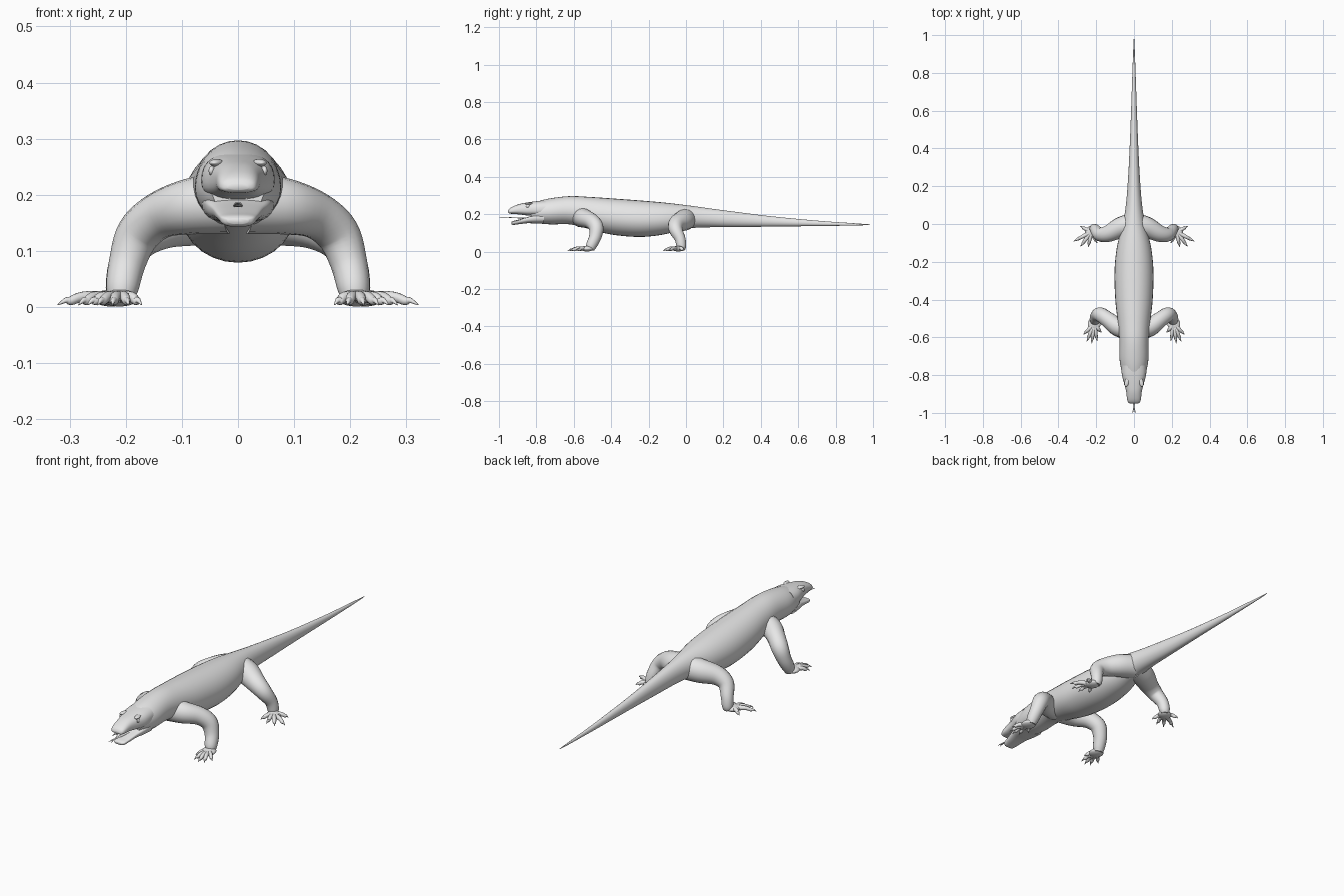
import bpy, bmesh, math
from mathutils import Vector

cube = bpy.data.objects.get("Cube")
if cube:
    bpy.data.objects.remove(cube, do_unlink=True)

skin = bpy.data.materials.new("grey_skin")
skin.use_nodes = True
GREY = (0.8, 0.8, 0.8, 1)
skin.diffuse_color = GREY
skin.node_tree.nodes["Principled BSDF"].inputs["Base Color"].default_value = GREY


def smooth_path(keys, steps):
    """Catmull-Rom interpolation through tuples of any length."""
    out = []
    for i in range(len(keys) - 1):
        a, b, c, d = (keys[max(i - 1, 0)], keys[i], keys[i + 1],
                      keys[min(i + 2, len(keys) - 1)])
        for k in range(steps):
            t = k / steps
            out.append([q + 0.5 * t * (r - p + t * (2*p - 5*q + 4*r - s + t * (3*(q - r) + s - p)))
                        for p, q, r, s in zip(a, b, c, d)])
    out.append(list(keys[-1]))
    return out


def finish(name, bm, angle=50):
    bmesh.ops.recalc_face_normals(bm, faces=bm.faces)
    mesh = bpy.data.meshes.new(name)
    bm.to_mesh(mesh)
    bm.free()
    mesh.materials.append(skin)
    ob = bpy.data.objects.new(name, mesh)
    bpy.context.collection.objects.link(ob)
    bpy.ops.object.select_all(action="DESELECT")
    ob.select_set(True)
    bpy.context.view_layer.objects.active = ob
    bpy.ops.object.shade_smooth_by_angle(angle=math.radians(angle))
    return ob


def skin_rings(name, rings):
    """Bridge rings of points and close both ends."""
    bm = bmesh.new()
    loops = [[bm.verts.new(p) for p in ring] for ring in rings]
    n = len(loops[0])
    for a, b in zip(loops, loops[1:]):
        for i in range(n):
            j = (i + 1) % n
            bm.faces.new((a[i], a[j], b[j], b[i]))
    bm.faces.new(loops[0])
    bm.faces.new(loops[-1])
    return finish(name, bm)


def signed_power(v, p):
    return math.copysign(abs(v) ** p, v)


def loft(name, stations, power=1.0, middle=0.5, sides=28, steps=5):
    """Body-like form along y; stations are (y, top, bottom, half width)."""
    rings = []
    for y, top, low, half in smooth_path(stations, steps):
        mid = low + (top - low) * middle
        ring = []
        for i in range(sides):
            a = math.tau * i / sides
            c, s = signed_power(math.cos(a), power), signed_power(math.sin(a), power)
            ring.append((half * c, y, mid + s * (top - mid if s > 0 else mid - low)))
        rings.append(ring)
    return skin_rings(name, rings)


def tube(name, keys, ref, sides=16, steps=5, flat=1.0):
    """Tapered limb; keys are (x, y, z, radius)."""
    pts = smooth_path(keys, steps)
    rings = []
    for i, (x, y, z, r) in enumerate(pts):
        tangent = Vector(pts[min(i + 1, len(pts) - 1)][:3]) - Vector(pts[max(i - 1, 0)][:3])
        u = tangent.cross(Vector(ref)).normalized()
        v = u.cross(tangent).normalized() * flat
        rings.append([Vector((x, y, z)) + r * (u * math.cos(math.tau * k / sides)
                      + v * math.sin(math.tau * k / sides)) for k in range(sides)])
    return skin_rings(name, rings)


def ball(name, centre, size, turn=0):
    bm = bmesh.new()
    bmesh.ops.create_uvsphere(bm, u_segments=20, v_segments=12, radius=1)
    ob = finish(name, bm)
    ob.location, ob.scale, ob.rotation_euler.z = centre, size, turn
    return ob


# Trunk, neck and tail in one flowing form
loft("body_and_tail", [
    (-0.83, 0.255, 0.165, 0.046), (-0.79, 0.27, 0.152, 0.062), (-0.72, 0.286, 0.146, 0.076),
    (-0.62, 0.297, 0.146, 0.077), (-0.52, 0.293, 0.122, 0.086), (-0.4, 0.285, 0.092, 0.099),
    (-0.25, 0.274, 0.079, 0.103), (-0.12, 0.263, 0.092, 0.09), (0, 0.249, 0.122, 0.06),
    (0.1, 0.235, 0.13, 0.043), (0.25, 0.215, 0.131, 0.031), (0.45, 0.19, 0.134, 0.021),
    (0.7, 0.166, 0.137, 0.012), (0.9, 0.152, 0.14, 0.005), (0.985, 0.146, 0.143, 0.001),
], middle=0.47)

# Skull with blunt snout, and the dropped lower jaw
loft("upper_head", [
    (-0.75, 0.275, 0.19, 0.066), (-0.8, 0.27, 0.191, 0.064), (-0.85, 0.263, 0.194, 0.05),
    (-0.89, 0.255, 0.199, 0.041), (-0.925, 0.242, 0.202, 0.037), (-0.944, 0.23, 0.204, 0.031),
    (-0.951, 0.219, 0.209, 0.018),
], power=0.8, middle=0.4)
loft("lower_jaw", [
    (-0.76, 0.2, 0.15, 0.064), (-0.81, 0.196, 0.151, 0.058), (-0.85, 0.184, 0.152, 0.046),
    (-0.9, 0.17, 0.146, 0.036), (-0.925, 0.164, 0.143, 0.03), (-0.934, 0.158, 0.148, 0.019),
], power=0.75, middle=0.7)

# Thin forked tongue
tube("tongue", [(0, -0.82, 0.18, 0.009), (0, -0.9, 0.181, 0.008), (0, -0.965, 0.184, 0.004)],
     (0, 0, 1), sides=10, flat=0.3)


def foot(label, s, palm, size, turn, tips):
    """Flat palm, arched toes and tapered claws."""
    ball(label + "_palm", (s * palm[0], palm[1], palm[2]), size, s * turn)
    for n, (x, y) in enumerate(tips):
        base = Vector(palm)
        tip = Vector((x, y, 0.006))
        keys = [(base, 0.016, 0.012), (base.lerp(tip, 0.4), 0.018, 0.011),
                (base.lerp(tip, 0.6), 0.017, 0.009), (base.lerp(tip, 0.76), 0.011, 0.008),
                (base.lerp(tip, 0.85), 0.012, 0.005), (tip, 0.004, 0.001)]
        tube(f"{label}_toe_{n + 1}", [(s * p.x, p.y, z, r) for p, z, r in keys],
             (0, 0, 1), sides=10, steps=3)


for s, side in ((1, "left"), (-1, "right")):
    # Sprawling front leg
    tube(side + "_front_leg", [(s * x, y, z, r) for x, y, z, r in (
        (0.02, -0.56, 0.185, 0.055), (0.085, -0.545, 0.179, 0.05), (0.14, -0.505, 0.163, 0.042),
        (0.178, -0.48, 0.13, 0.039), (0.197, -0.485, 0.08, 0.033), (0.206, -0.505, 0.035, 0.029),
        (0.208, -0.512, 0.012, 0.022))], (0, 1, 0))
    foot(side + "_front_foot", s, (0.211, -0.53, 0.016), (0.034, 0.036, 0.015), 0.1,
         [(0.172, -0.575), (0.195, -0.62), (0.224, -0.632), (0.25, -0.622), (0.268, -0.585)])

    # Hind leg with heavy thigh
    tube(side + "_hind_leg", [(s * x, y, z, r) for x, y, z, r in (
        (0.01, 0, 0.175, 0.058), (0.07, -0.018, 0.165, 0.055), (0.135, -0.05, 0.148, 0.045),
        (0.18, -0.055, 0.118, 0.037), (0.203, -0.032, 0.07, 0.029), (0.21, -0.025, 0.03, 0.026),
        (0.213, -0.027, 0.012, 0.02))], (0, 1, 0))
    foot(side + "_hind_foot", s, (0.226, -0.042, 0.016), (0.035, 0.031, 0.015), -0.6,
         [(0.195, -0.1), (0.242, -0.122), (0.284, -0.12), (0.321, -0.092), (0.284, -0.012)])

    # Eye, brow ridge, nostril and tongue fork
    ball(side + "_eye", (s * 0.046, -0.845, 0.243), (0.006, 0.011, 0.009), s * 0.25)
    ball(side + "_brow", (s * 0.038, -0.838, 0.257), (0.012, 0.024, 0.007), s * 0.25)
    ball(side + "_nostril", (s * 0.016, -0.941, 0.218), (0.006, 0.006, 0.006))
    tube(side + "_tongue_fork", [(0, -0.955, 0.184, 0.004), (s * 0.003, -0.98, 0.185, 0.003),
                                 (s * 0.007, -1.0, 0.183, 0.001)], (0, 0, 1), sides=8, flat=0.5)
